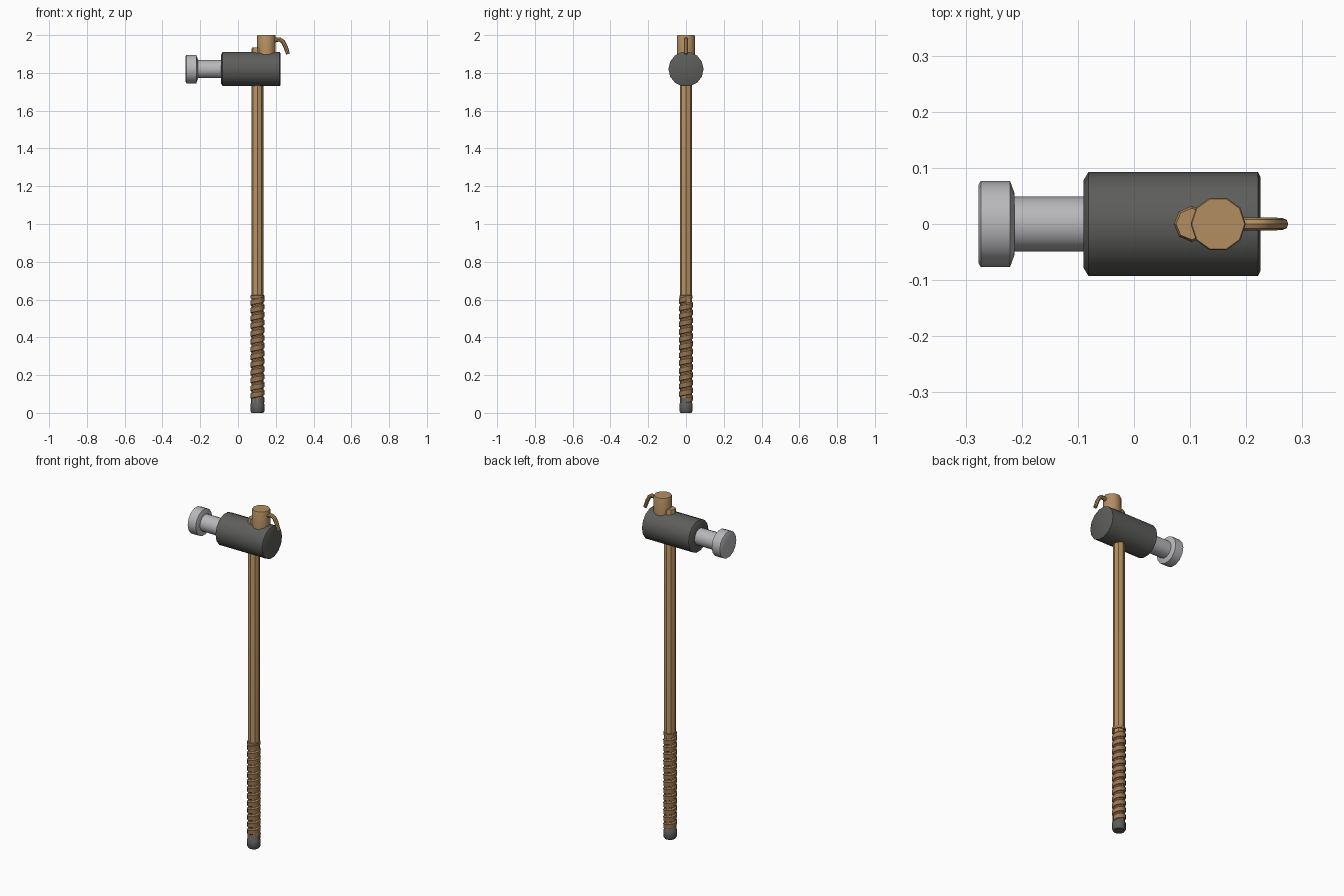
import bpy, bmesh, math
from mathutils import Vector

if "Cube" in bpy.data.objects:
    bpy.data.objects.remove(bpy.data.objects["Cube"])


def material(name, rgb):
    m = bpy.data.materials.new(name)
    m.diffuse_color = (*rgb, 1)
    m.use_nodes = True
    m.node_tree.nodes["Principled BSDF"].inputs["Base Color"].default_value = m.diffuse_color
    return m


WOOD = material("wood", (0.45, 0.27, 0.12))
LEATHER = material("leather", (0.33, 0.18, 0.085))
IRON = material("dark_iron", (0.11, 0.11, 0.105))
STEEL = material("pale_steel", (0.48, 0.48, 0.50))


def finish(name, rings, mat, caps=True):
    """Skin a list of equal-length point rings into an object."""
    bm = bmesh.new()
    vs = [[bm.verts.new(p) for p in r] for r in rings]
    n = len(vs[0])
    for a, b in zip(vs, vs[1:]):
        for i in range(n):
            j = (i + 1) % n
            bm.faces.new((a[i], a[j], b[j], b[i]))
    if caps:
        bm.faces.new(vs[0][::-1])
        bm.faces.new(vs[-1])
    bmesh.ops.recalc_face_normals(bm, faces=bm.faces)
    me = bpy.data.meshes.new(name)
    bm.to_mesh(me)
    bm.free()
    me.materials.append(mat)
    ob = bpy.data.objects.new(name, me)
    bpy.context.collection.objects.link(ob)
    bpy.ops.object.select_all(action='DESELECT')
    ob.select_set(True)
    bpy.context.view_layer.objects.active = ob
    bpy.ops.object.shade_smooth_by_angle(angle=math.radians(40))
    return ob


def turned(name, axis, centre, profile, sides, mat, phase=0.0):
    """Lathe (position, radius) pairs along the x or z axis."""
    rings = []
    for t, r in profile:
        ring = []
        for k in range(sides):
            a = 2 * math.pi * k / sides + phase
            c, s = r * math.cos(a), r * math.sin(a)
            ring.append((t, c, centre + s) if axis == 'x' else (centre + c, s, t))
        rings.append(ring)
    return finish(name, rings, mat)


HX, HZ = 0.103, 1.82   # handle axis x, head axis z

# Head: heavy iron drum, thin neck, striking face
turned("head_drum", 'x', HZ, [(-0.09, 0.078), (-0.081, 0.093), (0.221, 0.093), (0.225, 0.085)], 14, IRON)
turned("head_neck", 'x', HZ, [(-0.225, 0.049), (-0.08, 0.049)], 14, STEEL)
turned("striking_face", 'x', HZ,
       [(-0.277, 0.070), (-0.273, 0.077), (-0.221, 0.077), (-0.213, 0.055)], 14, STEEL)

# Handle through the head, with metal butt cap
turned("handle", 'z', HX, [(0.03, 0.032), (1.925, 0.032), (1.935, 0.028)], 8, WOOD)
turned("butt_cap", 'z', HX, [(0.0, 0.031), (0.008, 0.036), (0.048, 0.036), (0.052, 0.033),
                             (0.078, 0.033), (0.082, 0.030)], 10, IRON)

# Peg on top of the head
turned("top_peg", 'z', 0.15, [(1.88, 0.049), (1.996, 0.049), (2.0, 0.047)], 10, WOOD)

# Wrapped grip: helical strip with a shallow outward bulge
turns, steps, z0, z1 = 13, 12, 0.07, 0.605
half = 0.46 * (z1 - z0) / turns
rings = []
for i in range(turns * steps + 1):
    a = 2 * math.pi * i / steps
    z = z0 + (z1 - z0) * i / (turns * steps)
    rings.append([(HX + r * math.cos(a), r * math.sin(a), z + dz)
                  for r, dz in ((0.029, -half), (0.036, -half * 0.8), (0.037, half * 0.5), (0.029, half))])
finish("grip_wrap", rings, LEATHER)
turned("grip_top_band", 'z', HX, [(0.605, 0.036), (0.622, 0.036), (0.625, 0.031)], 10, LEATHER)

# Curved hook on the side of the peg
path = [Vector(p) for p in ((0.18, 0, 1.966), (0.203, 0, 1.975), (0.222, 0, 1.977),
                            (0.238, 0, 1.965), (0.251, 0, 1.94), (0.265, 0, 1.900))]
rings = []
for i, p in enumerate(path):
    d = (path[min(i + 1, len(path) - 1)] - path[max(i - 1, 0)]).normalized()
    up = Vector((-d.z, 0, d.x))
    r = 0.0115 if i < len(path) - 1 else 0.0105
    rings.append([p + r * (up * math.cos(k * math.pi / 4) + Vector((0, 1, 0)) * math.sin(k * math.pi / 4))
                  for k in range(8)])
finish("hook", rings, WOOD)
